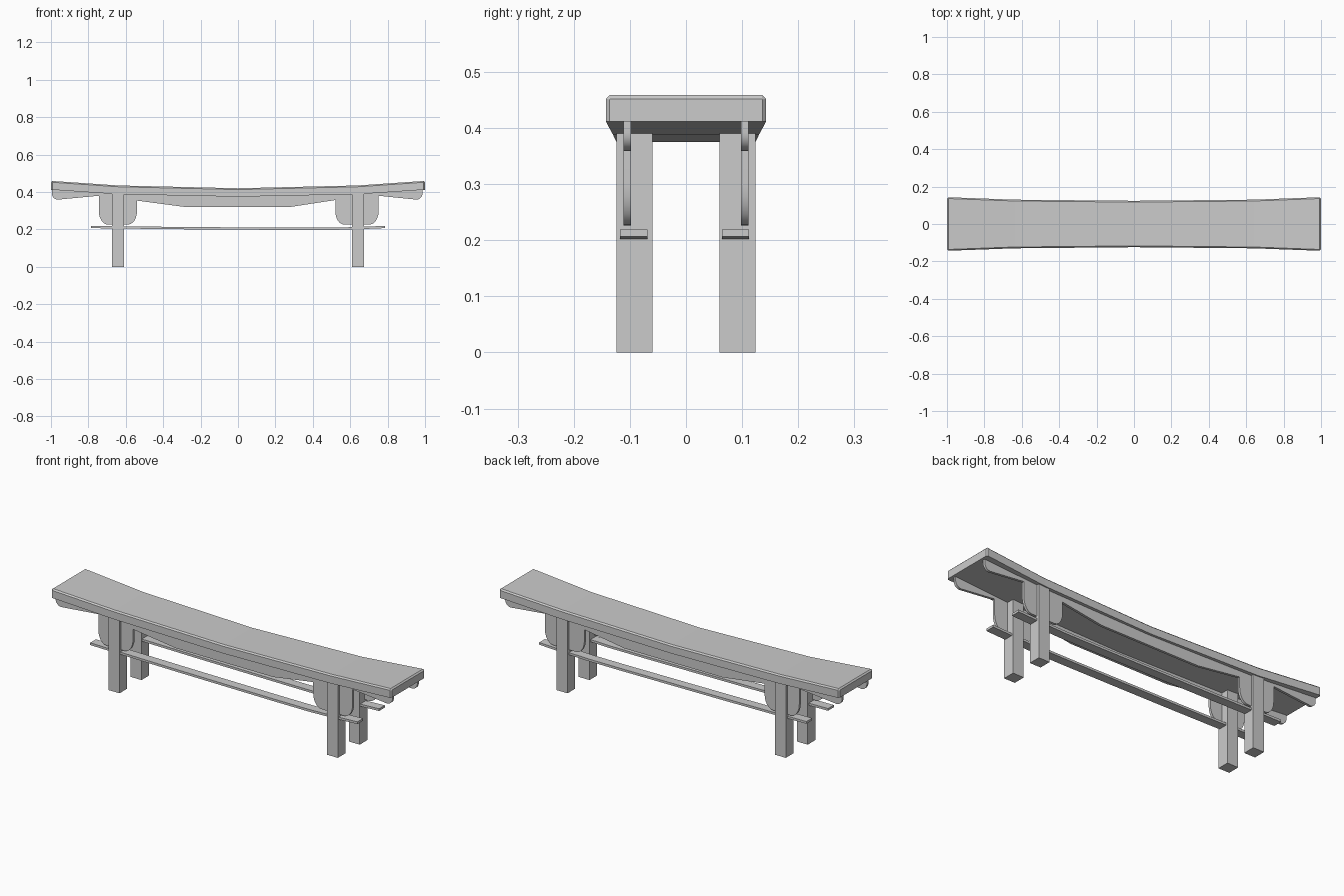
import bpy, bmesh, math

if "Cube" in bpy.data.objects:
    bpy.data.objects.remove(bpy.data.objects["Cube"])


def finish(bm, name, smooth=False):
    bmesh.ops.recalc_face_normals(bm, faces=bm.faces)
    me = bpy.data.meshes.new(name)
    bm.to_mesh(me)
    bm.free()
    ob = bpy.data.objects.new(name, me)
    bpy.context.collection.objects.link(ob)
    if smooth:
        bpy.ops.object.select_all(action='DESELECT')
        ob.select_set(True)
        bpy.context.view_layer.objects.active = ob
        bpy.ops.object.shade_smooth_by_angle(angle=math.radians(30))
    return ob


def loft(name, sections):
    """Skin a list of equally sized closed sections and cap both ends."""
    bm = bmesh.new()
    rings = [[bm.verts.new(p) for p in s] for s in sections]
    n = len(rings[0])
    for a, b in zip(rings, rings[1:]):
        for i in range(n):
            j = (i + 1) % n
            bm.faces.new((a[i], a[j], b[j], b[i]))
    bm.faces.new(rings[0])
    bm.faces.new(rings[-1][::-1])
    return finish(bm, name)


def plate(name, outline, y0, y1):
    """Extrude an x-z outline along y."""
    bm = bmesh.new()
    face = bm.faces.new([bm.verts.new((x, y0, z)) for x, z in outline])
    ext = bmesh.ops.extrude_face_region(bm, geom=[face])
    verts = [v for v in ext['geom'] if isinstance(v, bmesh.types.BMVert)]
    bmesh.ops.translate(bm, verts=verts, vec=(0, y1 - y0, 0))
    return finish(bm, name, smooth=True)


def corner(cx, cz, rx, rz, a0, a1, n=6):
    """Elliptical corner points from angle a0 to a1 in degrees."""
    angles = [math.radians(a0 + (a1 - a0) * i / n) for i in range(n + 1)]
    return [(cx + rx * math.cos(a), cz + rz * math.sin(a)) for a in angles]


def lobe(x0, x1, z_left, z_right):
    """Rounded drop beside a leg, listed left to right."""
    rx, rz, zb = 0.048, 0.072, 0.226
    return ([(x0, z_left)] + corner(x0 + rx, zb + rz, rx, rz, 180, 270)
            + corner(x1 - rx, zb + rz, rx, rz, 270, 360) + [(x1, z_right)])


# Seat: sagging, waisted plank with chamfered top edges and end corners
def seat_section(x, half, bottom, top, c=0.008):
    prof = [(-half, bottom), (-half, top - c), (-half + c, top)]
    prof += [(-y, z) for y, z in reversed(prof)]
    return [(x, y, z) for y, z in prof]


half_seat = [(0.64, 0.130, 0.388, 0.435, 0.007),
             (0.993, 0.143, 0.412, 0.459, 0.007),
             (1.0, 0.136, 0.412, 0.452, 0.001)]
stations = [(-s[0],) + s[1:] for s in reversed(half_seat)]
stations += [(0, 0.124, 0.375, 0.420, 0.007)] + half_seat
loft("seat", [seat_section(*s) for s in stations])

# Apron outline: end wings, lobes at the legs and a shaped middle
lower = corner(-0.962, 0.392, 0.033, 0.033, 180, 265)
lower += lobe(-0.744, -0.540, 0.380, 0.354)
lower += [(-0.290, 0.321), (0.285, 0.321)]
lower += lobe(0.520, 0.752, 0.357, 0.380)
lower += corner(0.953, 0.392, 0.033, 0.033, 275, 360)
upper = [(0.986, 0.420), (0.64, 0.400), (0, 0.388), (-0.64, 0.400), (-0.995, 0.420)]

# Stretcher centre line, thin and slightly bowed
rail = [(-0.787, 0.213), (-0.64, 0.211), (-0.3, 0.207), (0, 0.205),
        (0.3, 0.203), (0.5, 0.203), (0.64, 0.207), (0.785, 0.213)]

for side, s in (("front", -1), ("back", 1)):
    plate(side + "_apron", lower + upper, s * 0.111, s * 0.098)
    ya, yb = (-0.118, -0.069) if s < 0 else (0.064, 0.112)
    loft(side + "_stretcher",
         [[(x, ya, z - 0.006), (x, yb, z - 0.006), (x, yb, z + 0.006), (x, ya, z + 0.006)]
          for x, z in rail])
    # Square legs, tops let into the seat
    for end, e in (("left", -1), ("right", 1)):
        bm = bmesh.new()
        bmesh.ops.create_cube(bm, size=1)
        bmesh.ops.scale(bm, verts=bm.verts, vec=(0.064, 0.064, 0.395))
        bmesh.ops.translate(bm, verts=bm.verts, vec=(e * 0.642, s * 0.092, 0.1975))
        finish(bm, f"{side}_{end}_leg")
